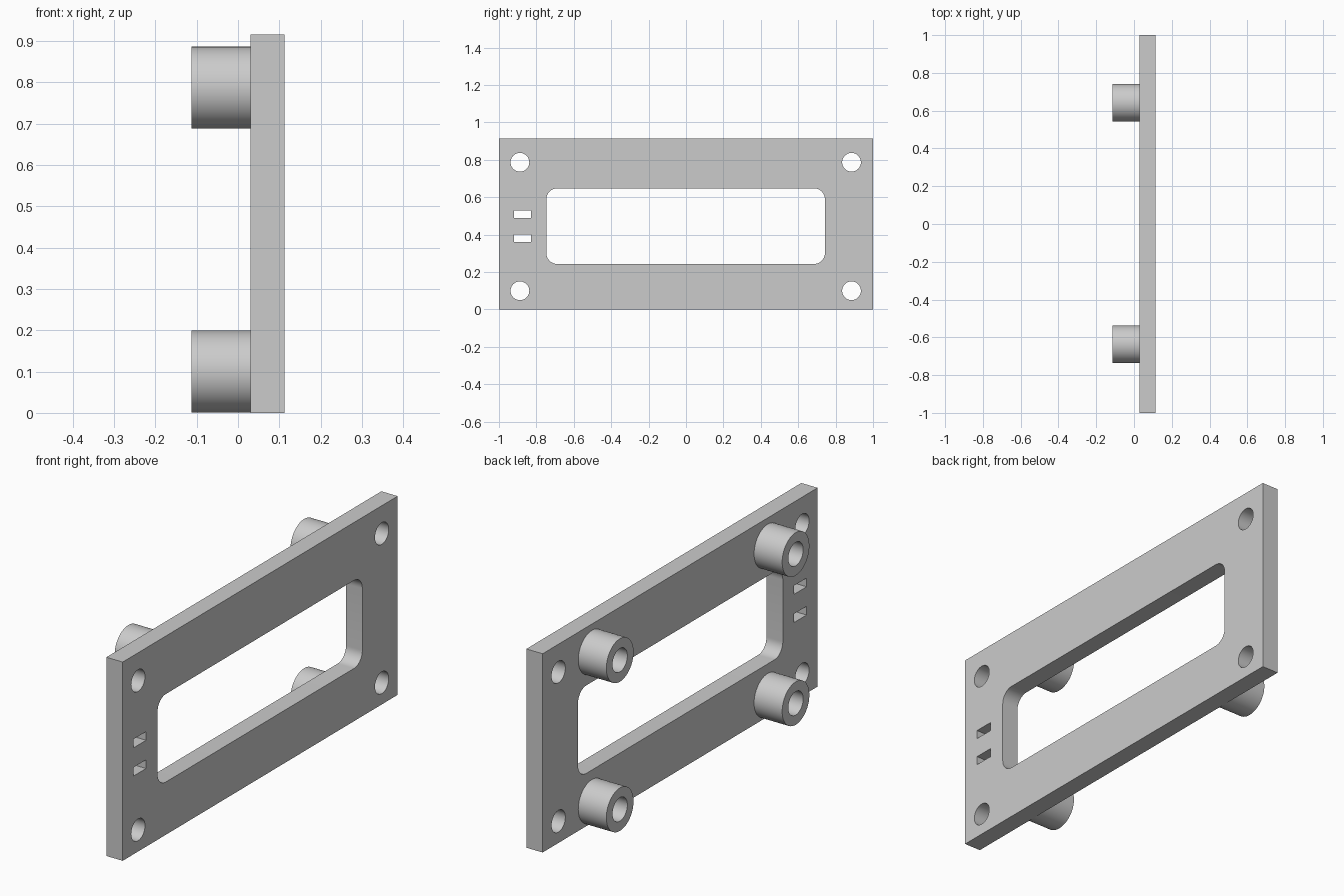
import bpy, bmesh, math
from mathutils import Matrix

if "Cube" in bpy.data.objects:
    bpy.data.objects.remove(bpy.data.objects["Cube"])

grey = bpy.data.materials.new("light grey")
grey.diffuse_color = (0.6, 0.6, 0.6, 1)
grey.use_nodes = True
grey.node_tree.nodes["Principled BSDF"].inputs["Base Color"].default_value = grey.diffuse_color

# Profiles are drawn in (y, z) and extruded along x
TO_WORLD = Matrix(((0, 0, 1, 0), (1, 0, 0, 0), (0, 1, 0, 0), (0, 0, 0, 1)))


def circle(cy, cz, r, n=64):
    return [(cy + r * math.cos(2 * math.pi * i / n),
             cz + r * math.sin(2 * math.pi * i / n)) for i in range(n)]


def rect(y0, y1, z0, z1, r=0.0, n=12):
    if r == 0:
        return [(y0, z0), (y1, z0), (y1, z1), (y0, z1)]
    pts = []
    corners = ((y1 - r, z1 - r), (y0 + r, z1 - r), (y0 + r, z0 + r), (y1 - r, z0 + r))
    for k, (cy, cz) in enumerate(corners):
        for i in range(n + 1):
            a = math.pi / 2 * (k + i / n)
            pts.append((cy + r * math.cos(a), cz + r * math.sin(a)))
    return pts


def extrude_profile(name, loops, x0, x1):
    """Filled outline with holes, extruded from x0 to x1."""
    curve = bpy.data.curves.new(name + "_profile", 'CURVE')
    curve.dimensions = '2D'
    curve.fill_mode = 'BOTH'
    curve.extrude = (x1 - x0) / 2
    for pts in loops:
        s = curve.splines.new('POLY')
        s.points.add(len(pts) - 1)
        for p, (a, b) in zip(s.points, pts):
            p.co = (a, b, 0, 1)
        s.use_cyclic_u = True
    tmp = bpy.data.objects.new(name + "_tmp", curve)
    bpy.context.collection.objects.link(tmp)
    dg = bpy.context.evaluated_depsgraph_get()
    mesh = bpy.data.meshes.new_from_object(tmp.evaluated_get(dg))
    bpy.data.objects.remove(tmp)
    bpy.data.curves.remove(curve)

    bm = bmesh.new()
    bm.from_mesh(mesh)
    bmesh.ops.remove_doubles(bm, verts=bm.verts, dist=1e-5)
    bm.transform(Matrix.Translation(((x0 + x1) / 2, 0, 0)) @ TO_WORLD)
    bmesh.ops.recalc_face_normals(bm, faces=bm.faces)
    bm.to_mesh(mesh)
    bm.free()
    mesh.name = name
    mesh.materials.clear()
    mesh.materials.append(grey)
    obj = bpy.data.objects.new(name, mesh)
    bpy.context.collection.objects.link(obj)
    bpy.ops.object.select_all(action='DESELECT')
    obj.select_set(True)
    bpy.context.view_layer.objects.active = obj
    bpy.ops.object.shade_smooth_by_angle(angle=math.radians(30))
    return obj


ROWS = (0.10, 0.787)
BACK, FRONT = 0.03, 0.113

# Plate with display window, two cable slots and corner screw holes
loops = [rect(-1, 1, 0, 0.915),
         rect(-0.747, 0.743, 0.243, 0.648, 0.06),
         rect(-0.92, -0.83, 0.36, 0.40),
         rect(-0.92, -0.83, 0.49, 0.53)]
loops += [circle(y, z, 0.05) for y in (-0.888, 0.885) for z in ROWS]
extrude_profile("face_plate", loops, BACK, FRONT)

# Hollow standoffs on the back, closed by the plate
for y, side in ((-0.637, "left"), (0.642, "right")):
    for z, level in zip(ROWS, ("lower", "upper")):
        extrude_profile(f"standoff_{level}_{side}",
                        [circle(y, z, 0.099), circle(y, z, 0.054)], -0.113, BACK)
